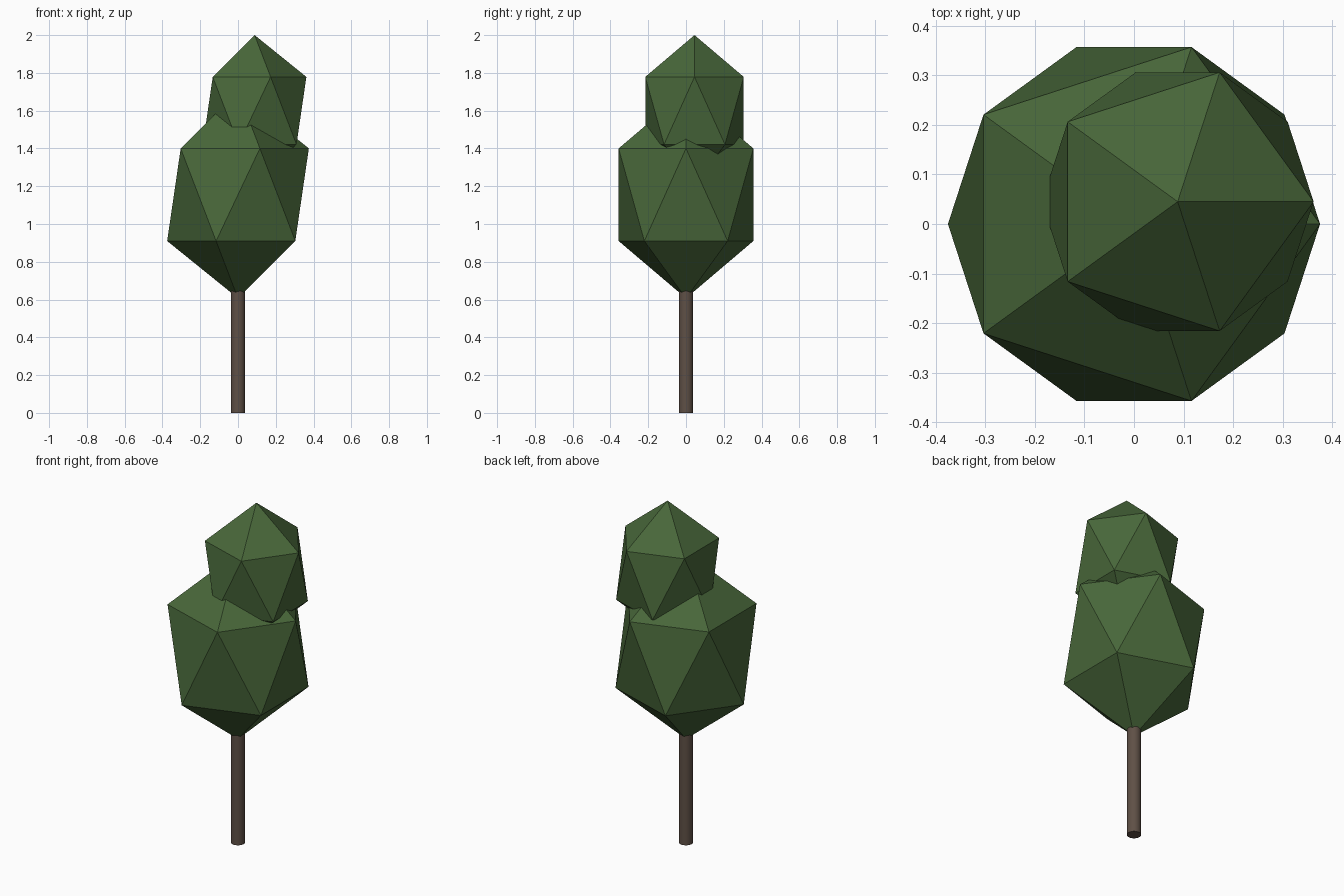
import bpy

if "Cube" in bpy.data.objects:
    bpy.data.objects.remove(bpy.data.objects["Cube"])


def material(name, rgb):
    m = bpy.data.materials.new(name)
    m.diffuse_color = (*rgb, 1.0)
    m.use_nodes = True
    m.node_tree.nodes["Principled BSDF"].inputs["Base Color"].default_value = m.diffuse_color
    return m


LEAF = material("leaf green", (0.065, 0.136, 0.042))
BARK = material("bark brown", (0.114, 0.080, 0.061))


def foliage(name, center, ring_radius, half_height):
    """Stretched 20-sided clump with an upper-ring corner pointing to +x."""
    bpy.ops.mesh.primitive_ico_sphere_add(subdivisions=1, radius=1, location=center)
    ob = bpy.context.object
    ob.name = name
    ob.data.materials.append(LEAF)
    # Scale so the corner rings have the wanted radius
    width = ring_radius / 0.8944
    for v in ob.data.vertices:
        v.co.x *= width
        v.co.y *= width
        v.co.z *= half_height
    # Make sure the upper ring points to +x
    upper = [v.co.x for v in ob.data.vertices if 0 < v.co.z < half_height * 0.9]
    if max(upper) < ring_radius * 0.95:
        for v in ob.data.vertices:
            v.co.x *= -1
        ob.data.flip_normals()
    return ob


# Foliage clumps
foliage("lower_foliage", (0, 0, 1.155), 0.375, 0.548)
foliage("upper_foliage", (0.088, 0.045, 1.6), 0.274, 0.40)

# Trunk, reaching up into the foliage
TRUNK_TOP = 0.75
bpy.ops.mesh.primitive_cylinder_add(vertices=24, radius=0.038, depth=TRUNK_TOP,
                                    location=(0, 0, TRUNK_TOP / 2))
trunk = bpy.context.object
trunk.name = "trunk"
trunk.data.materials.append(BARK)
bpy.ops.object.shade_smooth_by_angle()
